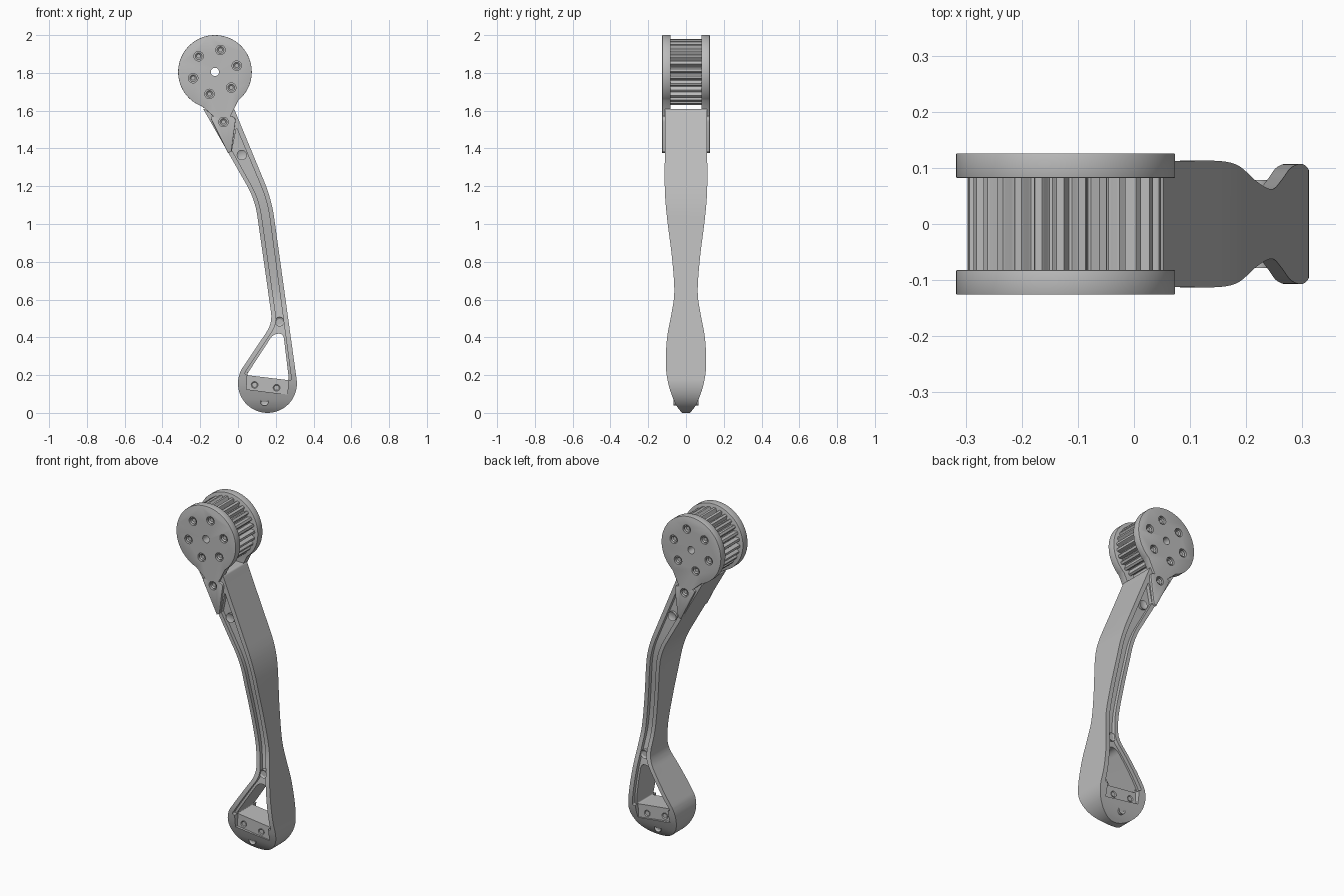
import bpy, bmesh
from math import sin, cos, radians, tau
from mathutils import Vector

if "Cube" in bpy.data.objects:
    bpy.data.objects.remove(bpy.data.objects["Cube"])

GREY = bpy.data.materials.new("machined_grey")
GREY.use_nodes = True
GREY.diffuse_color = (0.5, 0.5, 0.5, 1)
GREY.node_tree.nodes["Principled BSDF"].inputs["Base Color"].default_value = (0.5, 0.5, 0.5, 1)


def finish(name, bm):
    bmesh.ops.recalc_face_normals(bm, faces=bm.faces)
    mesh = bpy.data.meshes.new(name)
    bm.to_mesh(mesh)
    bm.free()
    mesh.materials.append(GREY)
    obj = bpy.data.objects.new(name, mesh)
    bpy.context.collection.objects.link(obj)
    return obj


def prism_mesh(pts, lo, hi, axis="y"):
    """Extrude a closed outline along y (outline in xz) or x (outline in yz)."""
    bm = bmesh.new()
    place = (lambda a, b, t: (a, t, b)) if axis == "y" else (lambda a, b, t: (t, a, b))
    rings = [[bm.verts.new(place(a, b, t)) for a, b in pts] for t in (lo, hi)]
    for ring in rings:
        bm.faces.new(ring)
    n = len(pts)
    for i in range(n):
        j = (i + 1) % n
        bm.faces.new((rings[0][i], rings[0][j], rings[1][j], rings[1][i]))
    return bm


def prism(name, pts, lo, hi, axis="y"):
    return finish(name, prism_mesh(pts, lo, hi, axis))


def apply_all(obj):
    bpy.ops.object.select_all(action="DESELECT")
    obj.select_set(True)
    bpy.context.view_layer.objects.active = obj
    for mod in list(obj.modifiers):
        bpy.ops.object.modifier_apply(modifier=mod.name)


def combine(obj, tool, operation="DIFFERENCE"):
    mod = obj.modifiers.new("cut", "BOOLEAN")
    mod.operation, mod.solver, mod.object = operation, "EXACT", tool
    apply_all(obj)
    bpy.data.objects.remove(tool)


def smooth(obj):
    apply_all(obj)
    bpy.ops.object.shade_smooth_by_angle(angle=radians(30))


def arc(cx, cz, r, start, end, steps):
    return [(cx + r * cos(radians(start + (end - start) * i / steps)),
             cz + r * sin(radians(start + (end - start) * i / steps))) for i in range(steps + 1)]


def circle(cx, cz, r, steps=24):
    return arc(cx, cz, r, 0, 360, steps)[:-1]


def rounded(corners):
    """Round each (x, z, reach) corner of a closed outline."""
    out = []
    for i, (x, z, reach) in enumerate(corners):
        p = Vector((x, z))
        if not reach:
            out.append((x, z))
            continue
        a = Vector(corners[i - 1][:2]) - p
        b = Vector(corners[(i + 1) % len(corners)][:2]) - p
        a = p + a.normalized() * min(reach, a.length * 0.45)
        b = p + b.normalized() * min(reach, b.length * 0.45)
        for k in range(9):
            t = k / 8
            q = a * (1 - t) ** 2 + p * 2 * t * (1 - t) + b * t * t
            out.append((q.x, q.y))
    return out


def spline(pts, steps=6):
    """Smooth open curve through the points."""
    v = [Vector(p) for p in pts]
    v = [v[0] * 2 - v[1]] + v + [v[-1] * 2 - v[-2]]
    out = []
    for p0, p1, p2, p3 in zip(v, v[1:], v[2:], v[3:]):
        for k in range(steps):
            t = k / steps
            out.append((p1 * 2 + (p2 - p0) * t + (p0 * 2 - p1 * 5 + p2 * 4 - p3) * t ** 2
                        + (p1 * 3 - p0 - p2 * 3 + p3) * t ** 3) * 0.5)
    return out + [v[-2]]


def screw(name, x, z, r, y_in, y_out):
    """Socket-head screw on the front and on the back."""
    for side, word in ((-1, "front"), (1, "back")):
        bm = prism_mesh(circle(x, z, r), side * y_in, side * y_out)
        bmesh.ops.recalc_face_normals(bm, faces=bm.faces)
        bm.faces.ensure_lookup_table()
        bmesh.ops.inset_individual(bm, faces=[bm.faces[1]], thickness=r * 0.4, depth=-0.006)
        smooth(finish(f"{name}_{word}", bm))


# Arm: front outline intersected with a waisted side profile
foot = [(x, z, 0) for x, z in arc(0.156, 0.156, 0.156, 150, 367, 48)]
outline = rounded([(-0.185, 1.61, 0), (0.09, 1.13, 0.09), (0.183, 0.475, 0.06)] + foot
                  + [(0.178, 1.13, 0.1), (0, 1.56, 0.01), (-0.02, 1.61, 0.01)])
widths = spline([(0.012, -0.01), (0.045, 0.03), (0.07, 0.08), (0.095, 0.16), (0.107, 0.26),
                 (0.1, 0.4), (0.078, 0.52), (0.062, 0.64), (0.074, 0.82), (0.099, 1.02),
                 (0.112, 1.18), (0.112, 1.4), (0.112, 1.62)])


def side_solid(name, inset):
    half = [(max(p.x - inset, 0.004), p.y) for p in widths]
    return prism(name, half + [(-y, z) for y, z in reversed(half)], -1, 1, "x")


arm = prism("arm", outline, -0.3, 0.3)
combine(arm, side_solid("side_shape", 0), "INTERSECT")

# Sunken channel following the arm on both faces
channel = prism("channel", rounded([
    (-0.008, 1.51, 0), (-0.032, 1.39, 0), (0.113, 1.13, 0.09), (0.207, 0.47, 0.05),
    (0.03, 0.203, 0.02), (0.284, 0.172, 0.01), (0.156, 1.12, 0.09)]), -0.4, 0.4)
combine(channel, side_solid("web_shape", 0.022))
combine(arm, channel)

# Triangular window and screw pockets in the foot
combine(arm, prism("window", rounded([
    (0.187, 0.418, 0.03), (0.24, 0.42, 0.03), (0.27, 0.173, 0.012), (0.045, 0.2, 0.012)]), -0.4, 0.4))
for side in (-1, 1):
    combine(arm, prism("pocket", [(0.05, 0.215), (0.267, 0.19), (0.262, 0.097), (0.045, 0.125)],
                       side * 0.07, side * 0.3))
smooth(arm)

# Toothed drum between the two side plates
HX, HZ = -0.122, 1.805
TEETH = 28
teeth = []
for i in range(TEETH):
    for part, r in ((0, 0.171), (0.08, 0.175), (0.42, 0.175), (0.5, 0.171), (0.58, 0.158),
                    (0.67, 0.154), (0.83, 0.154), (0.92, 0.158)):
        a = tau * (i + part) / TEETH
        teeth.append((HX + r * cos(a), HZ + r * sin(a)))
drum = prism("toothed_drum", teeth, -0.085, 0.085)
combine(drum, prism("axle_bore", circle(HX, HZ, 0.022), -0.3, 0.3))
smooth(drum)

# Round side plates with a pointed tail, drilled for screws
plate_outline = arc(HX, HZ, 0.195, -51, 250, 72) + rounded([
    (-0.15, 1.57, 0.02), (-0.052, 1.375, 0), (-0.035, 1.385, 0), (-0.01, 1.57, 0.03)])
bolts = [(HX + 0.12 * cos(radians(a)), HZ + 0.12 * sin(radians(a))) for a in range(16, 360, 60)]
tail_bolt = (-0.077, 1.54)
for side, word in ((-1, "front"), (1, "back")):
    plate = prism(f"side_plate_{word}", plate_outline, side * 0.082, side * 0.126)
    bevel = plate.modifiers.new("edge", "BEVEL")
    bevel.width, bevel.segments, bevel.angle_limit = 0.004, 2, radians(40)
    apply_all(plate)
    combine(plate, prism("axle_bore", circle(HX, HZ, 0.022), -0.3, 0.3))
    for x, z in bolts + [tail_bolt]:
        combine(plate, prism("bolt_bore", circle(x, z, 0.025), side * 0.112, side * 0.2))
    smooth(plate)

# Screws on the plates, in the channel and in the foot
for n, (x, z) in enumerate(bolts + [tail_bolt]):
    screw(f"plate_screw_{n + 1}", x, z, 0.018, 0.108, 0.12)
screw("upper_channel_screw", 0.02, 1.365, 0.027, 0.08, 0.104)
screw("lower_channel_screw", 0.22, 0.482, 0.025, 0.05, 0.078)
screw("pocket_screw_right", 0.088, 0.148, 0.018, 0.06, 0.074)
screw("pocket_screw_left", 0.204, 0.133, 0.018, 0.06, 0.074)
screw("foot_screw", 0.14, 0.06, 0.022, 0.04, 0.066)
